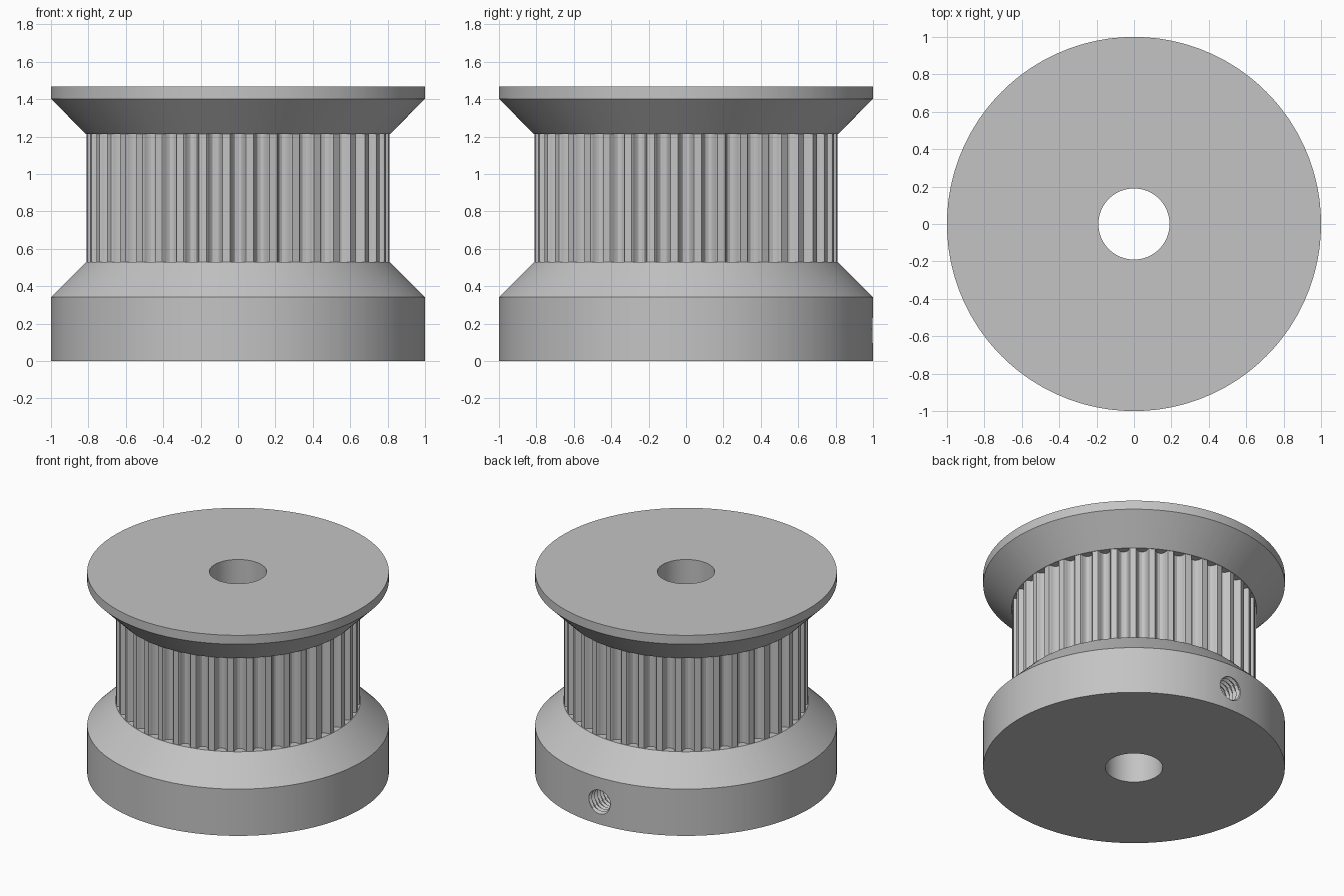
import bpy
import bmesh
from math import cos, sin, pi, tau

if "Cube" in bpy.data.objects:
    bpy.data.objects.remove(bpy.data.objects["Cube"], do_unlink=True)

TEETH = 40
TOOTH_R = 0.81
BORE_R = 0.19

# One plain metal colour
metal = bpy.data.materials.new("grey metal")
metal.use_nodes = True
GREY = (0.55, 0.55, 0.55, 1)
metal.diffuse_color = GREY
metal.node_tree.nodes["Principled BSDF"].inputs["Base Color"].default_value = GREY

# Half of one belt groove: (half width, depth), mirrored to a full groove
half = [(0.043, 0), (0.038, 0.006), (0.035, 0.016), (0.030, 0.031), (0.018, 0.044)]
groove = [(-w, d) for w, d in half] + [(0, 0.049)] + [(w, d) for w, d in reversed(half)]
samples = [(t * tau / TEETH + w / TOOTH_R, d) for t in range(TEETH) for w, d in groove]


def circle(r, z):
    return [(r * cos(a), r * sin(a), z) for a, _ in samples]


def toothed(z):
    return [((TOOTH_R - d) * cos(a), (TOOTH_R - d) * sin(a), z) for a, d in samples]


def skin(name, loops, closed):
    """Join a stack of equal loops with quads, as a ring or with end caps."""
    bm = bmesh.new()
    rings = [[bm.verts.new(p) for p in loop] for loop in loops]
    n = len(rings[0])
    pairs = list(zip(rings, rings[1:]))
    if closed:
        pairs.append((rings[-1], rings[0]))
    else:
        bm.faces.new(rings[0])
        bm.faces.new(rings[-1])
    for a, b in pairs:
        for i in range(n):
            j = (i + 1) % n
            bm.faces.new((a[i], a[j], b[j], b[i]))
    bmesh.ops.recalc_face_normals(bm, faces=bm.faces)
    mesh = bpy.data.meshes.new(name)
    bm.to_mesh(mesh)
    bm.free()
    mesh.materials.append(metal)
    obj = bpy.data.objects.new(name, mesh)
    bpy.context.collection.objects.link(obj)
    return obj


# Pulley body: hub, lower cone, toothed drum, upper cone, rim and bore
pulley = skin("toothed_pulley", [
    circle(BORE_R, 0), circle(1, 0), circle(1, 0.342), circle(0.813, 0.528),
    toothed(0.528), toothed(1.213),
    circle(0.813, 1.213), circle(1, 1.402), circle(1, 1.467), circle(BORE_R, 1.467),
], closed=True)

# Threaded set screw hole, cut from the back of the hub into the bore
PITCH, STEPS, SIDES = 0.0325, 4, 24
threads = []
for k in range(int(1.0 / PITCH) * STEPS):
    loop = []
    for i in range(SIDES):
        phase = (k / STEPS + i / SIDES) % 1
        r = 0.078 + 0.036 * abs(phase - 0.5)
        a = i * tau / SIDES
        loop.append((r * cos(a), 0.08 + k * PITCH / STEPS, 0.17 + r * sin(a)))
    threads.append(loop)
cutter = skin("screw_hole_cutter", threads, closed=False)
cutter.hide_render = True

cut = pulley.modifiers.new("screw_hole", "BOOLEAN")
cut.operation = "DIFFERENCE"
cut.solver = "EXACT"
cut.object = cutter
bpy.ops.object.select_all(action="DESELECT")
pulley.select_set(True)
bpy.context.view_layer.objects.active = pulley
bpy.ops.object.modifier_apply(modifier=cut.name)
bpy.data.objects.remove(cutter, do_unlink=True)

bpy.ops.object.shade_smooth_by_angle(angle=pi / 6)
